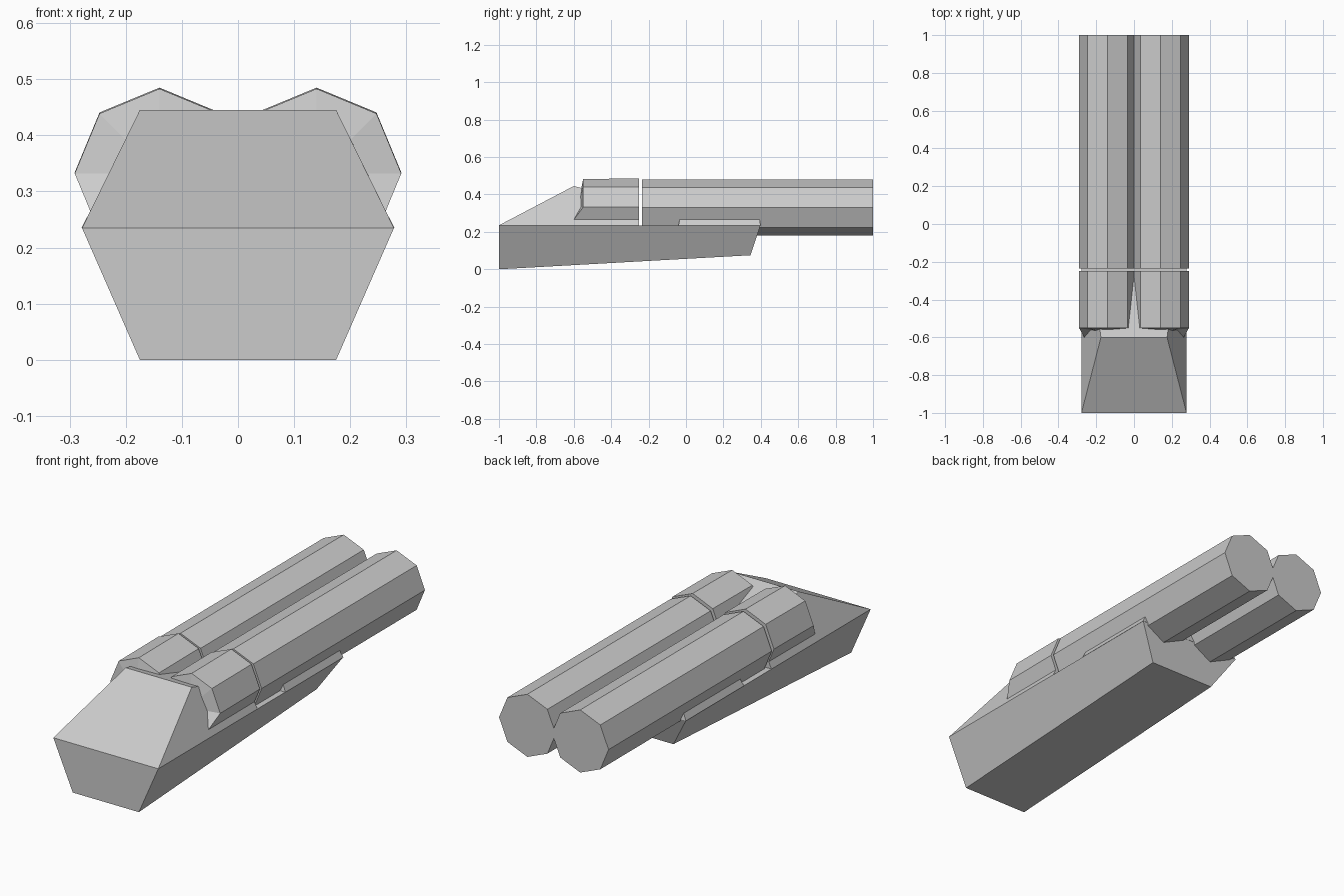
import bpy, bmesh
from math import cos, sin, radians

if "Cube" in bpy.data.objects:
    bpy.data.objects.remove(bpy.data.objects["Cube"])


def loft(name, rings):
    """Closed flat-faced solid through rings with equal vertex counts."""
    bm = bmesh.new()
    loops = [[bm.verts.new(p) for p in ring] for ring in rings]
    for a, b in zip(loops, loops[1:]):
        for i in range(len(a)):
            j = (i + 1) % len(a)
            bm.faces.new((a[i], a[j], b[j], b[i]))
    # fan each end about its centre so bent ends stay well defined
    for ring in (loops[0], loops[-1]):
        if len(ring) == 4:
            bm.faces.new(ring)
        else:
            c = bm.verts.new((sum(v.co.x for v in ring) / len(ring),
                              sum(v.co.y for v in ring) / len(ring),
                              sum(v.co.z for v in ring) / len(ring)))
            for i in range(len(ring)):
                bm.faces.new((ring[i], ring[(i + 1) % len(ring)], c))
    bmesh.ops.recalc_face_normals(bm, faces=bm.faces)
    mesh = bpy.data.meshes.new(name)
    bm.to_mesh(mesh)
    bm.free()
    obj = bpy.data.objects.new(name, mesh)
    bpy.context.collection.objects.link(obj)
    return obj


def quad(w_low, y_low, z_low, w_high, y_high, z_high):
    """Symmetric trapezoid from half widths of its lower and upper edges."""
    return [(-w_low, y_low, z_low), (w_low, y_low, z_low),
            (w_high, y_high, z_high), (-w_high, y_high, z_high)]


def octagon(x, y, z, r, y_low=None):
    """Octagon facing y; its lower corners can sit at another depth."""
    ring = []
    for i in range(8):
        a = radians(45 * i)
        yy = y_low if y_low is not None and i > 4 else y
        ring.append((x + r * cos(a), yy, z + r * sin(a)))
    return ring


# Lower hull with tilted underside and raked rear face
loft("lower_hull", [quad(0.175, -1, 0, 0.278, -1, 0.235),
                    quad(0.175, 0.345, 0.075, 0.278, 0.398, 0.235)])

# Sloped front cowl, top falling away between the tubes
loft("front_cowl", [
    [(-0.278, -1, 0.235), (0.278, -1, 0.235),
     (0.278, -0.25, 0.235), (-0.278, -0.25, 0.235)],
    [(-0.175, -0.6, 0.445), (0.175, -0.6, 0.445),
     (0.22, -0.25, 0.354), (-0.22, -0.25, 0.354)]])

# Rear cradle that rises just above the hull edge
loft("rear_cradle", [quad(0.279, -0.04, 0.235, 0.24, -0.025, 0.31),
                     quad(0.279, 0.399, 0.235, 0.24, 0.385, 0.31)])

# Twin eight-sided tubes with separate front caps
for side, label in ((-1, "left"), (1, "right")):
    x = side * 0.14
    loft(label + "_tube_cap", [octagon(x, -0.55, 0.332, 0.151, -0.63),
                               octagon(x, -0.25, 0.334, 0.151)])
    loft(label + "_tube", [octagon(x, -0.235, 0.33, 0.15),
                           octagon(x, 1, 0.33, 0.15)])
